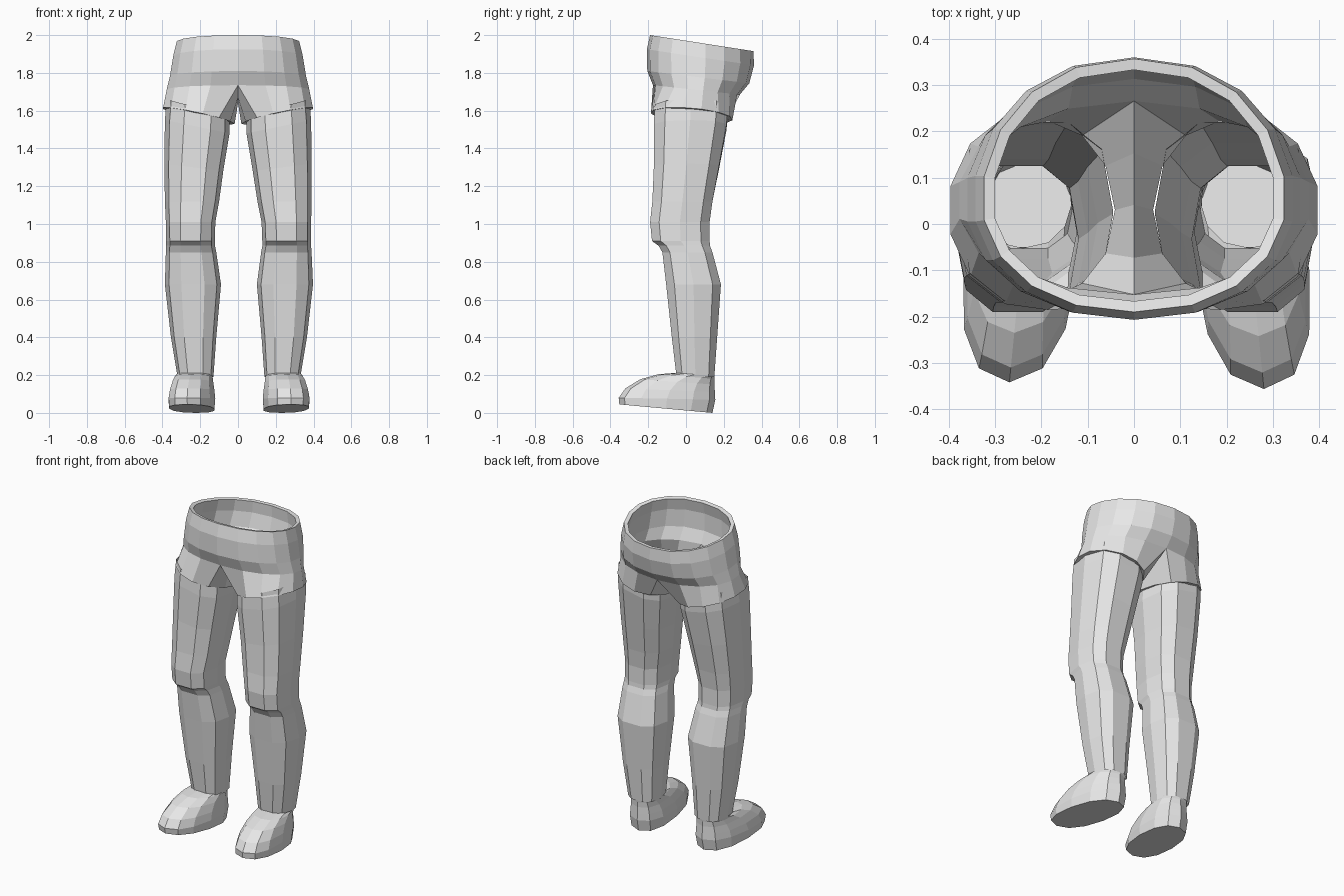
import bpy, bmesh, math

if "Cube" in bpy.data.objects:
    bpy.data.objects.remove(bpy.data.objects["Cube"])

grey = bpy.data.materials.new("plain grey")
grey.diffuse_color = (0.8, 0.8, 0.8, 1)
grey.use_nodes = True
grey.node_tree.nodes["Principled BSDF"].inputs["Base Color"].default_value = grey.diffuse_color


def spow(v, e):
    return math.copysign(abs(v) ** e, v)


def make_object(name, bm):
    me = bpy.data.meshes.new(name)
    bm.to_mesh(me)
    bm.free()
    me.materials.append(grey)
    ob = bpy.data.objects.new(name, me)
    bpy.context.collection.objects.link(ob)
    return ob


def loft(name, rings, cap_first=False):
    """Skin a list of closed rings, optionally closing the first one."""
    bm = bmesh.new()
    rows = [[bm.verts.new(p) for p in r] for r in rings]
    n = len(rows[0])
    for a, b in zip(rows, rows[1:]):
        for k in range(n):
            j = (k + 1) % n
            bm.faces.new((a[k], a[j], b[j], b[k]))
    if cap_first:
        bm.faces.new(rows[0][::-1])
    bmesh.ops.recalc_face_normals(bm, faces=bm.faces[:])
    return make_object(name, bm)


# Leg rings: outer x, inner x, front y, back y, outer z, inner z
LEG = [
    (0.32, 0.13, -0.05, 0.15, 0.19, 0.19),
    (0.355, 0.115, -0.075, 0.165, 0.40, 0.40),
    (0.387, 0.09, -0.105, 0.185, 0.68, 0.68),
    (0.382, 0.115, -0.125, 0.14, 0.85, 0.85),
    (0.38, 0.122, -0.145, 0.127, 0.885, 0.885),
    (0.38, 0.122, -0.18, 0.125, 0.91, 0.91),
    (0.382, 0.12, -0.19, 0.125, 1.01, 1.01),
    (0.387, 0.10, -0.178, 0.14, 1.12, 1.12),
    (0.39, 0.078, -0.17, 0.175, 1.32, 1.28),
    (0.387, 0.045, -0.17, 0.215, 1.55, 1.48),
    (0.378, 0.045, -0.165, 0.22, 1.66, 1.57),
]

# Foot rings: half width, front y, back y, front z, back z
FOOT = [
    (0.120, -0.335, 0.140, 0.045, 0.000),
    (0.124, -0.342, 0.155, 0.080, 0.070),
    (0.118, -0.310, 0.153, 0.130, 0.110),
    (0.108, -0.235, 0.150, 0.178, 0.150),
    (0.100, -0.140, 0.150, 0.205, 0.180),
    (0.097, -0.052, 0.150, 0.212, 0.195),
]


def build_leg(side, label, dx, dy):
    rings = []
    for xo, xi, yf, yb, zo, zi in LEG:
        shift = dx * min(1, max(0, (1.3 - zo) / 0.6))
        cx, rx = (xo + xi) / 2, (xo - xi) / 2
        cy, ry = (yf + yb) / 2, (yb - yf) / 2
        ring = []
        for k in range(10):
            t = math.tau * (k + 0.5) / 10
            u = spow(math.sin(t), 0.75)
            v = spow(math.cos(t), 0.75) / 0.963
            z = (zo + zi) / 2 + u * (zo - zi) / 2
            ring.append((side * (cx + shift + rx * u), cy - ry * v, z))
        rings.append(ring)
    loft(label + "_leg", rings)

    rings = []
    for i, (rx, yf, yb, zf, zb) in enumerate(FOOT):
        yf += dy * (1 - i / 5)
        cy, ry = (yf + yb) / 2, (yb - yf) / 2
        ring = []
        for k in range(12):
            t = math.tau * k / 12
            u, v = spow(math.sin(t), 0.85), spow(math.cos(t), 0.9)
            y = cy - ry * v
            x = 0.235 + dx - 0.1 * y + rx * u        # toes point outward
            z = (zf + zb) / 2 + v * (zf - zb) / 2
            ring.append((side * x, y, z))
        rings.append(ring)
    loft(label + "_foot", rings, cap_first=True)


build_leg(-1, "left", 0.0, 0.0)
build_leg(1, "right", 0.01, -0.018)

# Shorts, left half: half width, front y, back y, front z, back z
SHORTS = [
    (0.328, -0.19, 0.357, 2.00, 1.915),
    (0.347, -0.207, 0.36, 1.925, 1.84),
    (0.365, -0.205, 0.335, 1.81, 1.745),
    (0.382, -0.175, 0.285, 1.735, 1.685),
]
bm = bmesh.new()
rows = []
for a, yf, yb, zf, zb in SHORTS:
    row = []
    for k in range(10):
        t = math.pi * k / 9
        c = math.cos(t)
        x = -a * spow(math.sin(t), 0.9)
        y = 0.05 - c * ((0.05 - yf) if c > 0 else (yb - 0.05))
        z = zf + (zb - zf) * (y - yf) / (yb - yf)
        row.append(bm.verts.new((0 if k in (0, 9) else x, y, z)))
    rows.append(row)
for a, b in zip(rows, rows[1:]):
    for k in range(9):
        bm.faces.new((a[k], a[k + 1], b[k + 1], b[k]))

# Crotch curve closes the upper loop of the trouser leg
crotch = [bm.verts.new((0, y, z)) for y, z in ((0.165, 1.655), (0.04, 1.64), (-0.09, 1.67))]
top = rows[-1] + crotch
hem = []
for k in range(13):
    t = math.tau * (k - 11) / 13
    u, v = math.cos(t), math.sin(t)
    y = 0.03 - 0.217 * v
    z = 1.572 - 0.042 * u + 0.018 * v
    hem.append(bm.verts.new((-0.21 + 0.192 * u, y, z)))
for k in range(13):
    j = (k + 1) % 13
    bm.faces.new((top[k], top[j], hem[j], hem[k]))
shorts = make_object("shorts", bm)

mirror = shorts.modifiers.new("mirror", 'MIRROR')
mirror.merge_threshold = 0.002
shell = shorts.modifiers.new("cloth_thickness", 'SOLIDIFY')
shell.thickness = 0.024
shell.offset = -1
